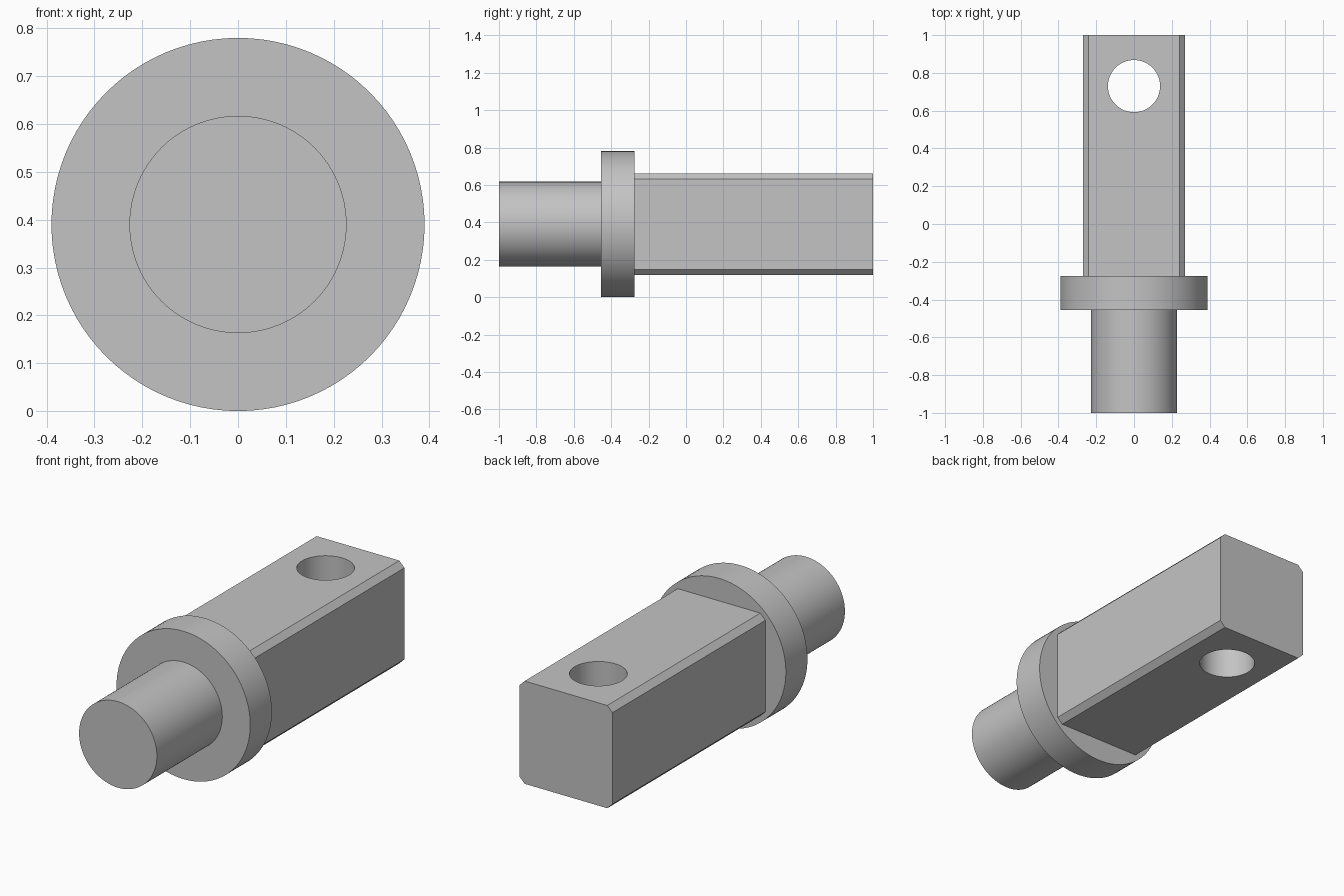
import bpy
import bmesh
import math

cube = bpy.data.objects.get("Cube")
if cube:
    bpy.data.objects.remove(cube, do_unlink=True)

AXIS_Z = 0.39      # height of the pin's long axis
SEGMENTS = 96

steel = bpy.data.materials.new("plain grey")
steel.use_nodes = True
grey = (0.55, 0.55, 0.55, 1)
steel.diffuse_color = grey
steel.node_tree.nodes["Principled BSDF"].inputs["Base Color"].default_value = grey


def finish(obj, name):
    obj.name = name
    obj.data.name = name
    obj.data.materials.clear()
    obj.data.materials.append(steel)
    bpy.ops.object.select_all(action="DESELECT")
    obj.select_set(True)
    bpy.context.view_layer.objects.active = obj
    bpy.ops.object.shade_smooth_by_angle(angle=math.radians(30))
    return obj


def round_part(name, radius, y0, y1):
    """Cylinder along the long axis."""
    bpy.ops.mesh.primitive_cylinder_add(
        vertices=SEGMENTS, radius=radius, depth=y1 - y0,
        location=(0, (y0 + y1) / 2, AXIS_Z), rotation=(math.pi / 2, 0, 0))
    return finish(bpy.context.object, name)


# Round stub and collar
round_part("stub", 0.227, -1, -0.44)
round_part("collar", 0.39, -0.455, -0.275)

# Square shank with its four long edges chamfered
side, start, end = 0.542, -0.29, 1.0
bpy.ops.mesh.primitive_cube_add(size=1, location=(0, (start + end) / 2, AXIS_Z))
shank = bpy.context.object
shank.scale = (side, end - start, side)
bpy.ops.object.transform_apply(location=False, rotation=False, scale=True)
bm = bmesh.new()
bm.from_mesh(shank.data)
long_edges = [e for e in bm.edges if abs(e.verts[0].co.y - e.verts[1].co.y) > 0.1]
bmesh.ops.bevel(bm, geom=long_edges, offset=0.03, offset_type="OFFSET",
                segments=1, affect="EDGES")
bm.to_mesh(shank.data)
bm.free()

# Cross hole through the shank
bpy.ops.mesh.primitive_cylinder_add(vertices=SEGMENTS, radius=0.138, depth=1,
                                    location=(0, 0.73, AXIS_Z))
cutter = bpy.context.object
cutter.name = "hole_cutter"
cutter.hide_render = True
bpy.context.view_layer.objects.active = shank
cut = shank.modifiers.new("cross_hole", "BOOLEAN")
cut.operation = "DIFFERENCE"
cut.solver = "EXACT"
cut.object = cutter
bpy.ops.object.modifier_apply(modifier=cut.name)
bpy.data.objects.remove(cutter, do_unlink=True)
finish(shank, "square_shank")
